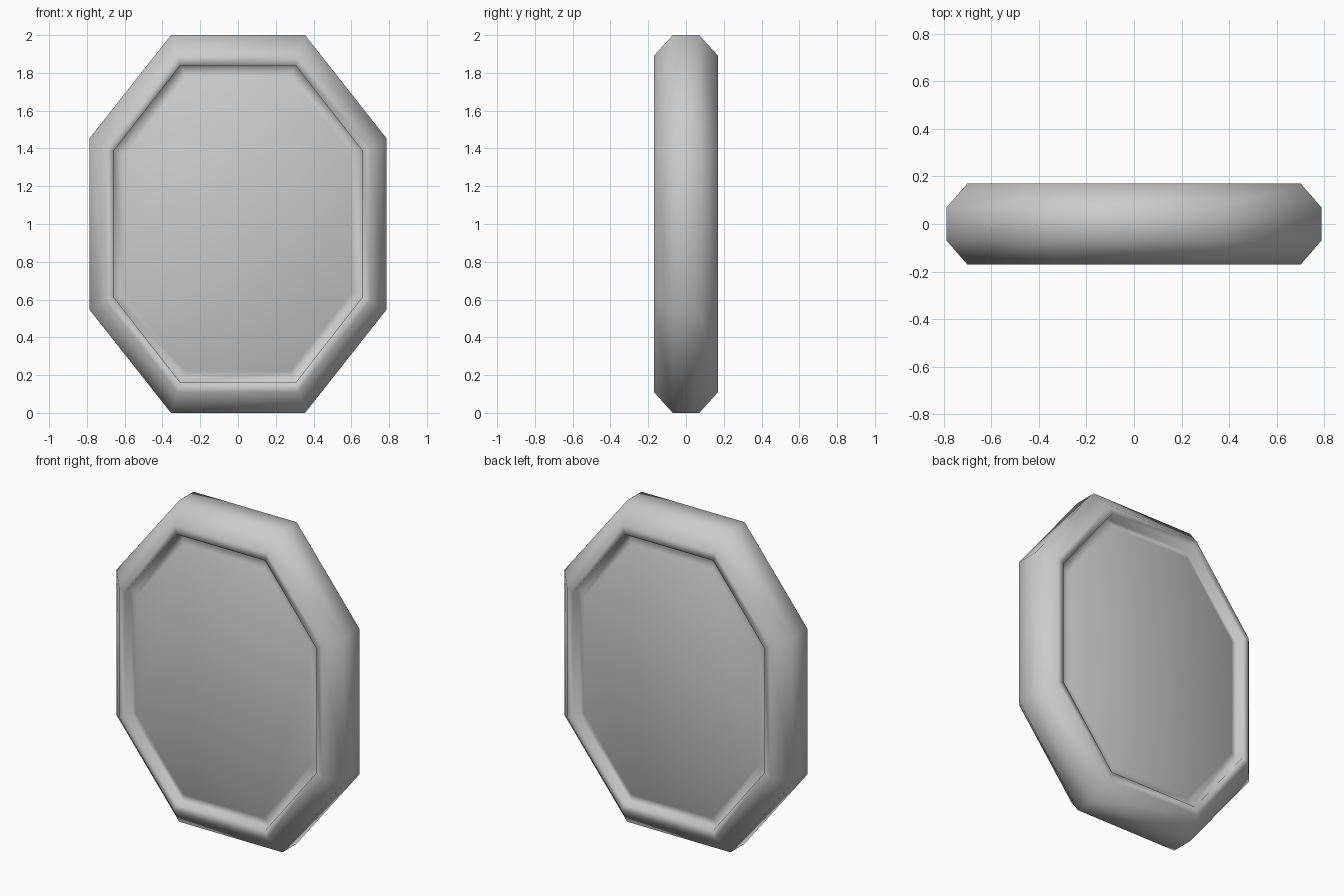
import bpy, bmesh, math

if "Cube" in bpy.data.objects:
    bpy.data.objects.remove(bpy.data.objects["Cube"])

# one elongated octagon loop: half width, half height, depth, corner offsets
def octagon(bm, X, Z, y, cx, cz):
    pts = [(cx, Z), (X, cz), (X, -cz), (cx, -Z), (-cx, -Z), (-X, -cz), (-X, cz), (-cx, Z)]
    return [bm.verts.new((x, y, 1 + z)) for x, z in pts]

def build(name, rings):
    bm = bmesh.new()
    loops = [octagon(bm, *r) for r in rings]
    for a, b in zip(loops, loops[1:]):
        for i in range(8):
            j = (i + 1) % 8
            bm.faces.new((a[i], a[j], b[j], b[i]))
    bm.faces.new(loops[0])
    bm.faces.new(loops[-1])
    bmesh.ops.recalc_face_normals(bm, faces=bm.faces)
    me = bpy.data.meshes.new(name)
    bm.to_mesh(me)
    bm.free()
    ob = bpy.data.objects.new(name, me)
    bpy.context.collection.objects.link(ob)
    for p in me.polygons:
        p.use_smooth = True
    return ob

# half profile from raised panel through the groove out to the rim, mirrored front to back
half = [(.60, .78, -.142, .276, .364),
        (.66, .84, -.11, .305, .385),
        (.66, .84, -.17, .305, .385),
        (.70, .89, -.17, .32, .405),
        (.787, 1.0, -.07, .355, .4525)]
back = [(X, Z, -y, cx, cz) for X, Z, y, cx, cz in reversed(half)]

# frame with recessed panels on both faces
build("octagonal_panel", half + back)
